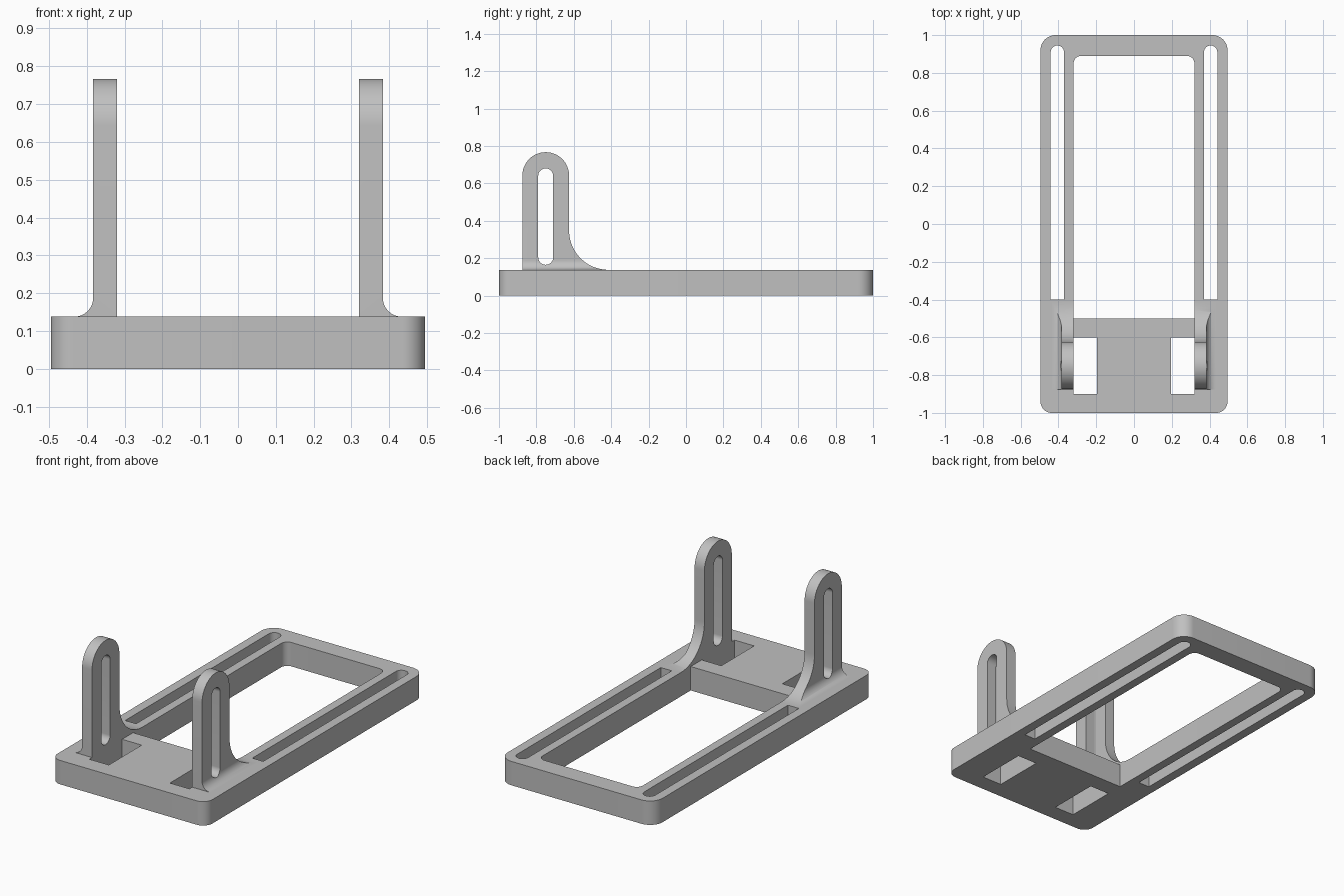
import bpy
import bmesh
from math import cos, sin, radians

cube = bpy.data.objects.get("Cube")
if cube:
    bpy.data.objects.remove(cube, do_unlink=True)

# Single plain grey
grey = bpy.data.materials.new("plain grey")
grey.use_nodes = True
colour = (0.53, 0.53, 0.53, 1)
grey.diffuse_color = colour
grey.node_tree.nodes["Principled BSDF"].inputs["Base Color"].default_value = colour

PLATE_TOP = 0.138


def arc(cx, cy, r, start, end, steps=16):
    """Points on an arc, angles in degrees; a single point when r is zero."""
    if r == 0:
        return [(cx, cy)]
    angles = [radians(start + (end - start) * i / steps) for i in range(steps + 1)]
    return [(cx + r * cos(a), cy + r * sin(a)) for a in angles]


def rounded_box(x0, x1, y0, y1, r_low, r_high):
    """Rectangle outline with separate corner radii at its low and high ends."""
    a, b = r_low, r_high
    return (arc(x0 + a, y0 + a, a, 180, 270) + arc(x1 - a, y0 + a, a, 270, 360)
            + arc(x1 - b, y1 - b, b, 0, 90) + arc(x0 + b, y1 - b, b, 90, 180))


def prism(name, outline, axis, low, high, side=1):
    """Extrude an outline along an axis; side=-1 mirrors it to the right."""
    place = {"x": lambda u, v: (side * low, u, v),
             "y": lambda u, v: (side * u, low, v),
             "z": lambda u, v: (side * u, v, low)}[axis]
    shift = {"x": (side * (high - low), 0, 0),
             "y": (0, high - low, 0),
             "z": (0, 0, high - low)}[axis]
    points = []
    for p in outline:
        if not points or max(abs(p[0] - points[-1][0]), abs(p[1] - points[-1][1])) > 1e-5:
            points.append(p)
    if max(abs(points[0][0] - points[-1][0]), abs(points[0][1] - points[-1][1])) < 1e-5:
        points.pop()
    bm = bmesh.new()
    face = bm.faces.new([bm.verts.new(place(u, v)) for u, v in points])
    top = bmesh.ops.extrude_face_region(bm, geom=[face], use_keep_orig=True)["geom"]
    bmesh.ops.translate(bm, vec=shift,
                        verts=[g for g in top if isinstance(g, bmesh.types.BMVert)])
    bmesh.ops.recalc_face_normals(bm, faces=bm.faces[:])
    mesh = bpy.data.meshes.new(name)
    bm.to_mesh(mesh)
    bm.free()
    mesh.materials.append(grey)
    obj = bpy.data.objects.new(name, mesh)
    bpy.context.collection.objects.link(obj)
    return obj


def activate(obj):
    bpy.ops.object.select_all(action="DESELECT")
    obj.select_set(True)
    bpy.context.view_layer.objects.active = obj


def combine(obj, tool, operation):
    """Apply a boolean and discard the tool."""
    mod = obj.modifiers.new("shape", "BOOLEAN")
    mod.operation = operation
    mod.solver = "EXACT"
    mod.object = tool
    activate(obj)
    bpy.ops.object.modifier_apply(modifier=mod.name)
    bpy.data.objects.remove(tool, do_unlink=True)


def finish(obj):
    activate(obj)
    bpy.ops.object.shade_smooth_by_angle(angle=radians(30))


# Base plate with its large window
plate = prism("base_plate", rounded_box(-0.495, 0.495, -1, 1, 0.06, 0.08),
              "z", 0, PLATE_TOP)
window = rounded_box(-0.32, 0.32, -0.5, 0.89, 0, 0.04)
combine(plate, prism("window_cutter", window, "z", -0.1, 0.3), "DIFFERENCE")

# Long side slots and rectangular openings
side_slot = rounded_box(0.371, 0.441, -0.4, 0.945, 0, 0.035)
opening = rounded_box(0.195, 0.32, -0.9, -0.6, 0, 0)
for side in (1, -1):
    for outline in (side_slot, opening):
        combine(plate, prism("cutter", outline, "z", -0.1, 0.3, side), "DIFFERENCE")
finish(plate)

# Uprights: side profile with a rear sweep, front profile with an outer fillet
side_profile = ([(-0.875, PLATE_TOP)] + arc(-0.415, 0.348, 0.21, 270, 180, 24)
                + arc(-0.75, 0.642, 0.125, 0, 180, 32))
front_profile = ([(0.32, 0.1), (0.433, 0.1)]
                 + arc(0.433, PLATE_TOP + 0.05, 0.05, 270, 180)
                 + [(0.383, 1), (0.32, 1)])
upright_slot = rounded_box(-0.79, -0.71, 0.165, 0.68, 0.04, 0.04)
for name, side in (("left_upright", 1), ("right_upright", -1)):
    upright = prism(name, side_profile, "x", 0.25, 0.5, side)
    combine(upright, prism("fillet_tool", front_profile, "y", -1, -0.3, side), "INTERSECT")
    combine(upright, prism("slot_cutter", upright_slot, "x", 0.2, 0.6, side), "DIFFERENCE")
    finish(upright)
